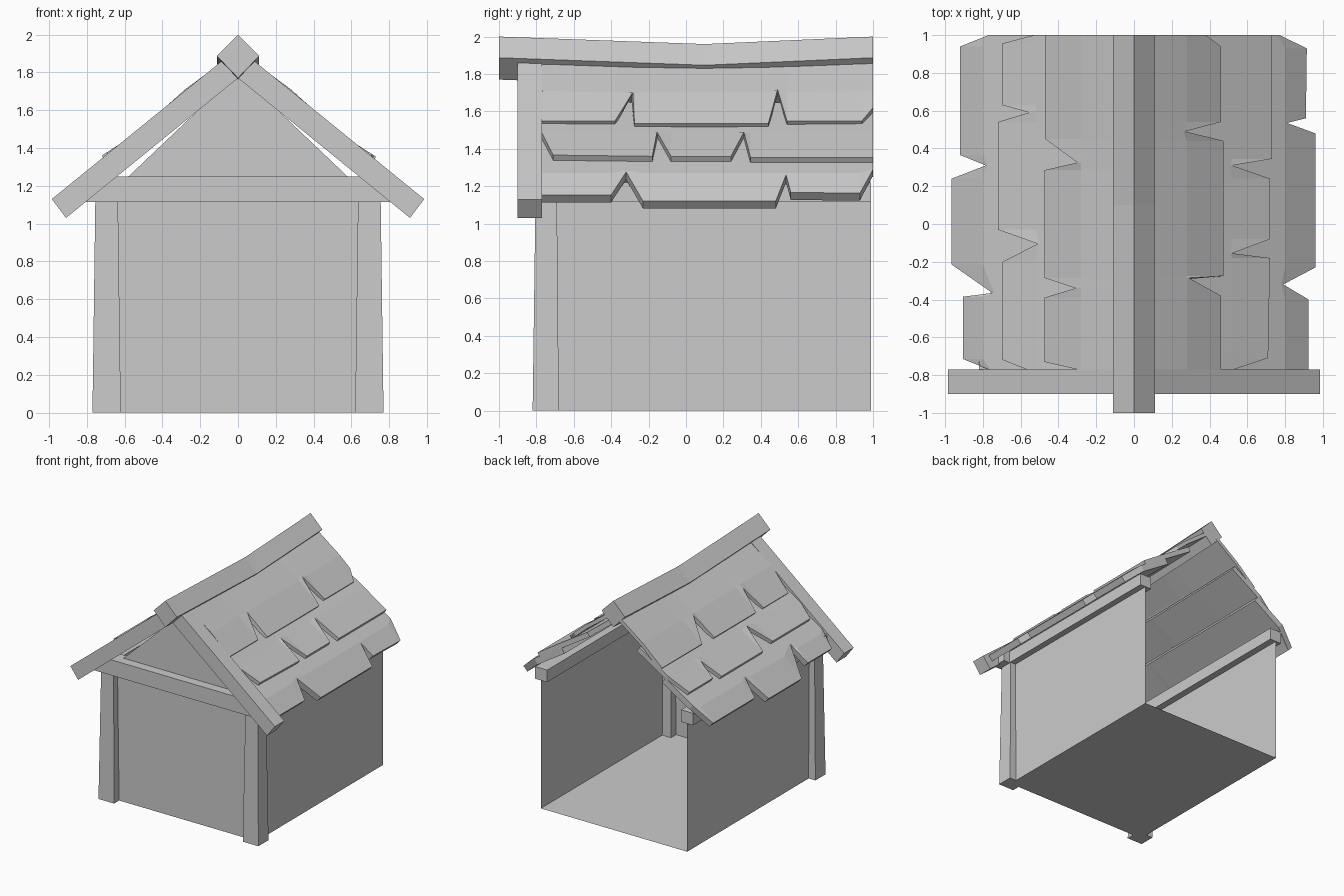
import bpy, bmesh

if "Cube" in bpy.data.objects:
    bpy.data.objects.remove(bpy.data.objects["Cube"])


def make(name, verts, faces, recalc=True):
    me = bpy.data.meshes.new(name)
    me.from_pydata(verts, [], faces)
    if recalc:
        bm = bmesh.new()
        bm.from_mesh(me)
        bmesh.ops.recalc_face_normals(bm, faces=bm.faces)
        bm.to_mesh(me)
        bm.free()
    ob = bpy.data.objects.new(name, me)
    bpy.context.collection.objects.link(ob)
    return ob


def loft(name, rings):
    """Closed solid through rings of equal point count."""
    n = len(rings[0])
    verts = [p for r in rings for p in r]
    faces = [(a * n + i, a * n + (i + 1) % n, (a + 1) * n + (i + 1) % n, (a + 1) * n + i)
             for a in range(len(rings) - 1) for i in range(n)]
    faces += [tuple(range(n)), tuple(range(len(verts) - n, len(verts)))]
    return make(name, verts, faces)


def prism(name, outline, y0, y1):
    return loft(name, [[(x, y, z) for x, z in outline] for y in (y0, y1)])


def rect(x0, x1, y0, y1, z):
    return [(x0, y0, z), (x1, y0, z), (x1, y1, z), (x0, y1, z)]


def mirror(ob):
    ob.modifiers.new("mirror", 'MIRROR')


# Body shell: floor, side walls and gabled front, open at the back
W, F, B, H = 0.705, -0.75, 0.99, 1.13
make("body_shell",
     [(-W, F, 0), (W, F, 0), (W, B, 0), (-W, B, 0),
      (-W, F, H), (W, F, H), (W, B, H), (-W, B, H), (0, F, 1.8)],
     [(3, 2, 1, 0), (0, 1, 5, 8, 4), (1, 2, 6, 5), (3, 0, 4, 7)], False)

# Tapered corner posts
mirror(loft("corner_post", [rect(0.62, 0.77, -0.82, -0.68, 0),
                            rect(0.635, 0.755, -0.805, -0.69, 1.115)]))

# Front cross beam and side wall plates
loft("front_beam", [rect(-0.82, 0.82, -0.83, -0.70, z) for z in (1.115, 1.25)])
mirror(loft("wall_plate", [rect(0.645, 0.76, -0.76, 0.99, z) for z in (1.115, 1.22)]))

# Sloping gable boards
mirror(prism("gable_board", [(0.985, 1.13), (0.91, 1.03), (0, 1.77), (0, 1.93)], -0.90, -0.77))

# Sagging diamond ridge beam
loft("ridge_beam", [[(0, y, 2 - s), (0.112, y, 1.887 - s), (0, y, 1.77 - s), (-0.112, y, 1.887 - s)]
                    for y, s in ((-1, 0), (0.1, 0.04), (1, 0))])

# Shingle rows: (slope profile, thickness)
ROWS = [([(0.05, 1.88), (0.28, 1.71), (0.47, 1.54)], 0.032),
        ([(0.25, 1.66), (0.52, 1.49), (0.72, 1.36)], 0.042),
        ([(0.50, 1.46), (0.80, 1.27), (0.95, 1.13)], 0.055)]

# Notched lower edges (x, y), front to back
RIGHT = [
    [(.46, -.77), (.46, -.38), (.29, -.285), (.475, -.275), (.475, .44), (.27, .49),
     (.46, .54), (.46, .94), (.38, 1)],
    [(.53, -.77), (.71, -.71), (.72, -.18), (.52, -.155), (.72, -.08), (.72, .24),
     (.52, .31), (.73, .345), (.73, 1)],
    [(.925, -.77), (.925, -.40), (.79, -.32), (.96, -.23), (.96, .48), (.81, .535),
     (.91, .56), (.915, .93), (.77, 1)]]
LEFT = [
    [(.30, -.77), (.475, -.73), (.475, -.39), (.31, -.34), (.475, -.285), (.475, .285),
     (.30, .325), (.47, .45), (.47, 1)],
    [(.57, -.77), (.695, -.72), (.695, -.2), (.51, -.105), (.72, -.03), (.72, .54),
     (.555, .59), (.70, .63), (.70, .955), (.53, 1)],
    [(.77, -.77), (.905, -.715), (.905, -.385), (.75, -.365), (.965, -.215), (.965, .24),
     (.785, .31), (.92, .365), (.92, .94), (.77, 1)]]


def shingles(name, profile, thick, edge, side, sag):
    (ux, uz), (kx, kz), (lx, lz) = profile

    def height(x):
        if x < kx:
            return uz + (kz - uz) * (x - ux) / (kx - ux)
        return kz + (lz - kz) * (x - kx) / (lx - kx)

    verts, faces = [], []
    for x, y in edge:
        dip = sag * (1 - abs(y - 0.1) / 0.9)
        knee = min(kx, x - 0.01)
        verts += [(side * ux, y, uz - dip), (side * knee, y, height(knee) - dip / 2),
                  (side * x, y, height(x))]
    for i in range(len(edge) - 1):
        for j in (0, 1):
            a = i * 3 + j
            f = (a, a + 1, a + 4, a + 3)
            faces.append(f if side > 0 else f[::-1])
    ob = make(name, verts, faces, False)
    m = ob.modifiers.new("thickness", 'SOLIDIFY')
    m.thickness = thick
    m.offset = -1


for side, label, edges in ((1, "right", RIGHT), (-1, "left", LEFT)):
    for i, (profile, thick) in enumerate(ROWS):
        shingles(f"{label}_shingle_row_{i + 1}", profile, thick, edges[i], side,
                 (0.03, 0.02, 0)[i])
